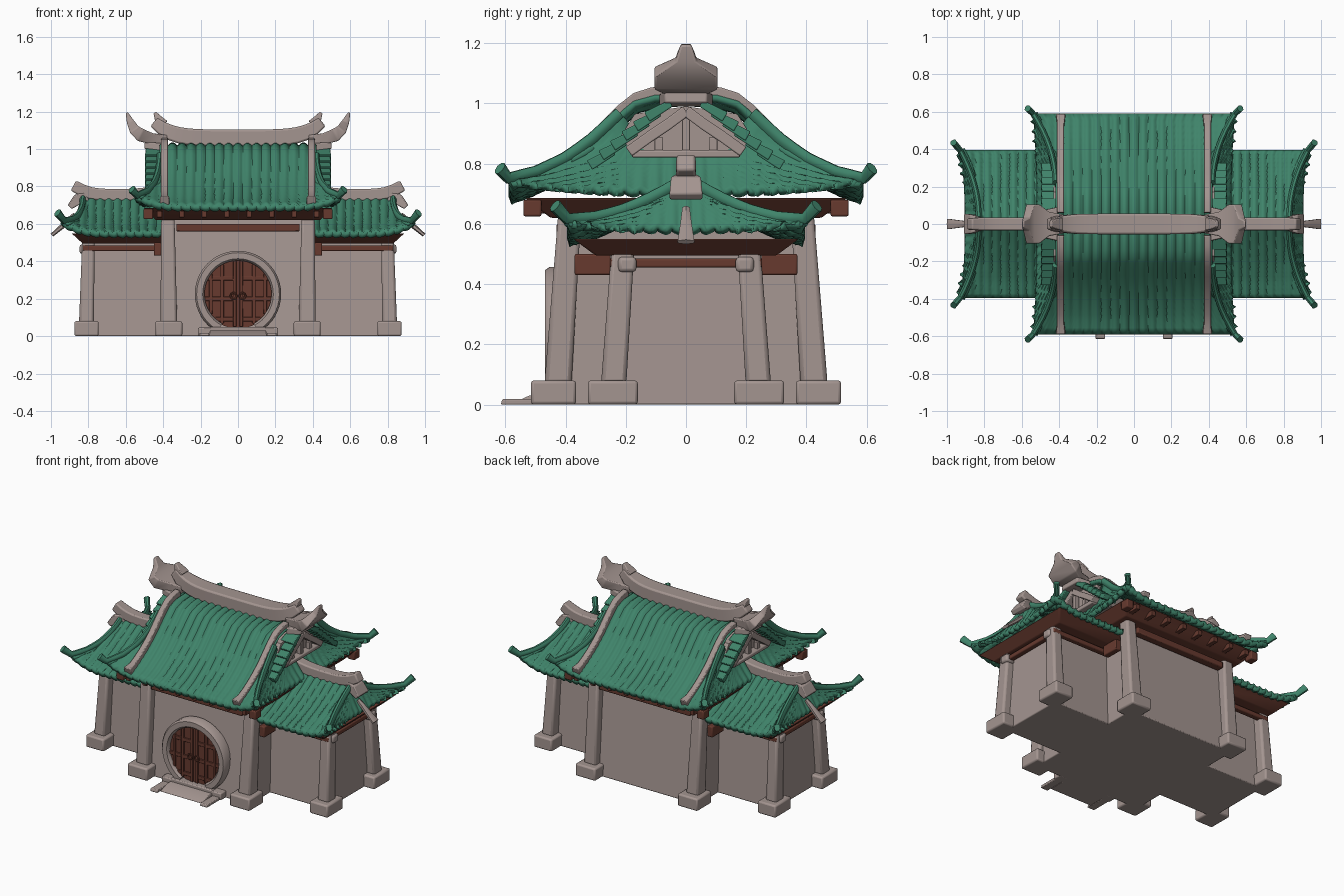
import bpy, bmesh, math
from mathutils import Vector

if "Cube" in bpy.data.objects:
    bpy.data.objects.remove(bpy.data.objects["Cube"])

def material(name, c):
    m = bpy.data.materials.new(name)
    m.diffuse_color = (*c, 1)
    m.use_nodes = True
    m.node_tree.nodes["Principled BSDF"].inputs["Base Color"].default_value = m.diffuse_color
    return m

STONE = material("warm grey stone", (0.37, 0.30, 0.28))
GREEN = material("green glazed tile", (0.05, 0.23, 0.145))
WOOD = material("red brown wood", (0.135, 0.042, 0.028))

def make(name, verts, faces, mat, bevel=0, thick=0):
    bm = bmesh.new()
    vs = [bm.verts.new(v) for v in verts]
    for f in faces:
        bm.faces.new([vs[i] for i in f])
    if thick:  # open sheet: face upwards
        bm.normal_update()
        if sum(f.normal.z for f in bm.faces) < 0:
            bmesh.ops.reverse_faces(bm, faces=bm.faces[:])
    else:
        bmesh.ops.recalc_face_normals(bm, faces=bm.faces[:])
    me = bpy.data.meshes.new(name)
    bm.to_mesh(me)
    bm.free()
    me.shade_smooth()
    me.set_sharp_from_angle(angle=math.radians(42))
    me.materials.append(mat)
    ob = bpy.data.objects.new(name, me)
    bpy.context.collection.objects.link(ob)
    if bevel:
        b = ob.modifiers.new("bevel", 'BEVEL')
        b.width, b.segments = bevel, 2
    if thick:
        s = ob.modifiers.new("thickness", 'SOLIDIFY')
        s.thickness, s.offset = thick, -1
    return ob

def block(name, b, z0, z1, mat, top=None, bevel=0.006):
    """Box with bounds b=(x0,x1,y0,y1), optionally tapering to other bounds at the top."""
    t = top or b
    v = [(r[i], r[j], z) for r, z in ((b, z0), (t, z1)) for i, j in ((0, 2), (1, 2), (1, 3), (0, 3))]
    f = [(0, 1, 2, 3), (4, 5, 6, 7)] + [(i, (i + 1) % 4, (i + 1) % 4 + 4, i + 4) for i in range(4)]
    return make(name, v, f, mat, bevel)

def cblock(name, x, y, hx, hy, z0, z1, mat, bevel=0.006, tx=None, ty=None, thx=None, thy=None):
    tx, ty = x if tx is None else tx, y if ty is None else ty
    thx, thy = thx or hx, thy or hy
    return block(name, (x - hx, x + hx, y - hy, y + hy), z0, z1, mat,
                 (tx - thx, tx + thx, ty - thy, ty + thy), bevel)

def sweep(name, pts, sizes, mat, n=8, bevel=0):
    """Sweep a box (n=4) or ellipse along pts; sizes = (half width, half height) per point."""
    pts = [Vector(p) for p in pts]
    v = []
    for i, p in enumerate(pts):
        t = (pts[min(i + 1, len(pts) - 1)] - pts[max(i - 1, 0)]).normalized()
        side = t.cross(Vector((0, 0, 1))).normalized()
        up = side.cross(t)
        k = math.sqrt(2) if n == 4 else 1
        for j in range(n):
            a = 2 * math.pi * (j + 0.5) / n
            v.append(p + side * math.cos(a) * sizes[i][0] * k + up * math.sin(a) * sizes[i][1] * k)
    f = [(i * n + j, i * n + (j + 1) % n, (i + 1) * n + (j + 1) % n, (i + 1) * n + j)
         for i in range(len(pts) - 1) for j in range(n)]
    f += [tuple(range(n)), tuple(range(len(v) - n, len(v)))]
    return make(name, v, f, mat, bevel)

def lerp(a, b, t):
    return a + (b - a) * t

def interp(prof, y):
    for (a, za), (b, zb) in zip(prof, prof[1:]):
        if y <= b:
            return lerp(za, zb, (y - a) / (b - a))
    return prof[-1][1]

def sheet(name, rows, cols, fn, thick):
    v = [fn(i / (cols - 1), j / (rows - 1)) for j in range(rows) for i in range(cols)]
    f = [(j * cols + i, j * cols + i + 1, (j + 1) * cols + i + 1, (j + 1) * cols + i)
         for j in range(rows - 1) for i in range(cols - 1)]
    return make(name, v, f, GREEN, thick=thick)

def roof(name, prof, xin, w0, w1, xc, yh, zt, zb, lift, period, tip, sides):
    """Tiled slopes front and back, skirts at the ends, and upturned corner ridges."""
    y0, ym = prof[0][0], prof[-1][0]
    amp = 0.016
    def w(y):
        return lerp(w0, w1, max(0, (y - yh) / (ym - yh)) ** 2)
    def rib(a):
        return amp * abs(math.cos(math.pi * a / period))
    for sx in sides:
        for sy in (-1, 1):
            def slope(u, v):
                y = lerp(y0, ym, v)
                x = lerp(-w(y) if xin is None else xin, w(y), u)
                c = max(0, (abs(x) - w(y) + 0.22) / 0.22) if x > 0 or xin is None else 0
                return (x * sx, y * sy, interp(prof, y) + lift * v ** 2 * c ** 2.5 + rib(x))
            width = 2 * w1 if xin is None else w1 - xin
            sheet(name + "_slope", 18, int(width / period * 8), slope, 0.03)
    for sx in (-1, 1):
        def skirt(u, v):
            d = lerp(yh, ym, v)
            s = 2 * u - 1
            k = abs(s) ** 2.5
            hz = interp(prof, d) + lift * ((d - y0) / (ym - y0)) ** 2
            return (sx * lerp(lerp(w0, xc, v), w(d), k), s * d,
                    lerp(lerp(zt, zb, v ** 0.8), hz, k) + rib(s * d))
        sheet(name + "_end_skirt", 10, int(2 * ym / period * 8), skirt, 0.028)
        for sy in (-1, 1):
            pts = []
            for i in range(9):
                d = lerp(yh, ym, i / 8)
                pts.append((sx * w(d), sy * d, interp(prof, d) + lift * ((d - y0) / (ym - y0)) ** 2 + 0.012))
            pts.append((sx * tip[0], sy * tip[1], tip[2]))
            sweep(name + "_corner_ridge", pts, [(0.017, 0.02)] * 9 + [(0.019, 0.024)], GREEN)

# ---- roofs
HALL = [(0, 1.02), (0.1, 1.015), (0.18, 0.99), (0.25, 0.92), (0.32, 0.85), (0.4, 0.785), (0.5, 0.725), (0.59, 0.69)]
WING = [(0.01, 0.735), (0.1, 0.68), (0.2, 0.625), (0.3, 0.58), (0.395, 0.55)]
roof("hall_roof", HALL, None, 0.42, 0.54, 0.52, 0.22, 0.84, 0.70, 0.05, 0.05, (0.568, 0.618, 0.785), (1,))
roof("wing_roof", WING, 0.40, 0.83, 0.93, 0.905, 0.03, 0.73, 0.575, 0.055, 0.046, (0.965, 0.435, 0.66), (-1, 1))

# ---- hall ridge
xs = [i / 10 * 0.45 for i in range(-10, 11)]
sweep("hall_ridge", [(x, 0, 1.06 + 0.085 * abs(x / 0.45) ** 5) for x in xs],
      [(0.055 - 0.025 * abs(x / 0.45) ** 6, 0.045 - 0.015 * abs(x / 0.45) ** 6) for x in xs], STONE, 4, 0.01)

# ---- gable infill behind the tiles
g = [(-0.30, 0.76), (-0.17, 0.965), (0, 0.99), (0.17, 0.965), (0.30, 0.76)]
make("gable_wall", [(x, y, z) for x in (-0.43, 0.43) for y, z in g],
     [tuple(range(5)), tuple(range(5, 10))] + [(i, (i + 1) % 5, (i + 1) % 5 + 5, i + 5) for i in range(5)], STONE)

for sx in (-1, 1):
    # flared horn at each end of the hall ridge
    sweep("hall_ridge_horn", [(sx * x, 0, z) for x, z in ((0.38, 1.045), (0.46, 1.055), (0.52, 1.075), (0.555, 1.105), (0.575, 1.145), (0.595, 1.195))],
          [(0.05, 0.03), (0.065, 0.03), (0.105, 0.035), (0.105, 0.028), (0.035, 0.02), (0.018, 0.006)], STONE, 4, 0.008)
    sweep("ridge_end_spike", [(sx * 0.40, 0, 1.13), (sx * 0.425, 0, 1.16), (sx * 0.445, 0, 1.195)],
          [(0.035, 0.03), (0.028, 0.022), (0.015, 0.008)], STONE, 4, 0.004)
    # gable pediment
    block("gable_sill", tuple(sorted((sx * 0.42, sx * 0.475))) + (-0.18, 0.18), 0.82, 0.845, STONE)
    for y in (-0.09, 0, 0.09):
        cblock("gable_post", sx * 0.45, y, 0.014, 0.014, 0.83, 0.95 - abs(y) * 0.7, STONE, 0.003)
    sweep("gable_cap", [(sx * 0.41, 0, 1.01), (sx * 0.50, 0, 1.02)], [(0.09, 0.022), (0.07, 0.018)], STONE, 4, 0.006)
    for sy in (-1, 1):
        sweep("gable_rake_board", [(sx * 0.455, sy * y, z) for y, z in ((0, 0.975), (0.06, 0.93), (0.12, 0.89), (0.19, 0.84))],
              [(0.025, 0.018)] * 4, STONE, 4, 0.004)
        # stepped verge tiles
        for i in range(6):
            y, z = 0.09 + 0.038 * i, 0.98 - 0.032 * i
            sweep("verge_tile", [(sx * 0.45, sy * (y - 0.04), z + 0.02), (sx * 0.45, sy * (y + 0.04), z - 0.025)],
                  [(0.042, 0.012), (0.047, 0.018)], GREEN, 4, 0.004)
        # stone strips running down the slopes
        ys = [0.06 + 0.052 * i for i in range(11)]
        sweep("slope_strip", [(sx * 0.392, sy * y, interp(HALL, y) + 0.022) for y in ys],
              [(0.019, 0.02)] * 10 + [(0.025, 0.03)], STONE, 4, 0.005)

    # ---- wing ridge and end ornaments
    wx = [0.42 + 0.046 * i for i in range(11)]
    sweep("wing_ridge", [(sx * x, 0, 0.755 + 0.05 * abs((x - 0.66) / 0.22) ** 3 * (1 if x > 0.66 else 0.35)) for x in wx],
          [(0.034, 0.032)] * 10 + [(0.03, 0.03)], STONE, 4, 0.008)
    sweep("wing_ridge_cap", [(sx * x, 0, z) for x, z in ((0.80, 0.74), (0.86, 0.73), (0.90, 0.69))],
          [(0.03, 0.03), (0.05, 0.03), (0.055, 0.015)], STONE, 4, 0.006)
    sweep("wing_end_spur", [(sx * x, 0, z) for x, z in ((0.87, 0.65), (0.93, 0.595), (0.995, 0.54))],
          [(0.014, 0.014), (0.022, 0.014), (0.032, 0.01)], STONE, 6)

# ---- eave woodwork
block("hall_eave_frame", (-0.44, 0.44, -0.45, 0.45), 0.62, 0.685, WOOD, (-0.505, 0.505, -0.535, 0.535))
for sx in (-1, 1):
    block("wing_eave_frame", tuple(sorted((sx * 0.38, sx * 0.83))) + (-0.30, 0.30), 0.495, 0.55, WOOD,
          tuple(sorted((sx * 0.38, sx * 0.89))) + (-0.375, 0.375))
    block("wing_side_beam", tuple(sorted((sx * 0.79, sx * 0.825))) + (-0.2, 0.2), 0.455, 0.485, WOOD)
    for sy in (-1, 1):
        cblock("hall_eave_bracket", sx * 0.48, sy * 0.51, 0.025, 0.03, 0.625, 0.68, WOOD)
        cblock("wing_front_beam", sx * 0.62, sy * 0.235, 0.21, 0.018, 0.455, 0.485, WOOD)
        cblock("wing_eave_bracket", sx * 0.43, sy * 0.31, 0.02, 0.06, 0.43, 0.50, WOOD)
        for i in range(4):
            cblock("hall_rafter", sx * (0.06 + 0.12 * i), sy * 0.49, 0.014, 0.05, 0.635, 0.67, WOOD, 0.003)
for sy in (-1, 1):
    cblock("hall_front_beam", 0, sy * 0.405, 0.33, 0.025, 0.56, 0.60, WOOD)

# ---- walls, columns and plinths
block("hall_wall", (-0.39, 0.39, -0.435, 0.435), 0, 0.64, STONE, (-0.37, 0.37, -0.365, 0.365))
for sx in (-1, 1):
    block("wing_wall", tuple(sorted((sx * 0.36, sx * 0.80))) + (-0.225, 0.225), 0, 0.51, STONE,
          tuple(sorted((sx * 0.36, sx * 0.785))) + (-0.19, 0.19))
    for sy in (-1, 1):
        cblock("hall_plinth", sx * 0.37, sy * 0.44, 0.072, 0.075, 0, 0.08, STONE, 0.01)
        cblock("hall_column", sx * 0.37, sy * 0.425, 0.045, 0.045, 0.07, 0.65, STONE, 0.014,
               tx=sx * 0.375, ty=sy * 0.385, thx=0.035, thy=0.038)
        cblock("wing_plinth", sx * 0.81, sy * 0.243, 0.065, 0.083, 0, 0.08, STONE, 0.01)
        cblock("wing_column", sx * 0.81, sy * 0.24, 0.04, 0.042, 0.07, 0.51, STONE, 0.014,
               tx=sx * 0.80, ty=sy * 0.21, thx=0.033, thy=0.038)
        cblock("wing_capital", sx * 0.815, sy * 0.195, 0.032, 0.03, 0.44, 0.49, STONE, 0.012)

# ---- round doorway
CZ, R = 0.225, 0.205
n = 40
ang = [math.radians(lerp(-62, 242, i / n)) for i in range(n + 1)]
sec = [(-0.026, -0.415), (-0.026, -0.455), (-0.016, -0.468), (0.016, -0.468), (0.026, -0.455), (0.026, -0.40)]
rv = [((R + r) * math.cos(a), y, CZ + (R + r) * math.sin(a)) for a in ang for r, y in sec]
rf = [(i * 6 + j, i * 6 + (j + 1) % 6, i * 6 + 6 + (j + 1) % 6, i * 6 + 6 + j) for i in range(n) for j in range(6)]
make("door_surround", rv, rf + [tuple(range(6)), tuple(range(n * 6, n * 6 + 6))], STONE)
disc = [(0.185 * math.cos(2 * math.pi * i / 48), CZ + 0.185 * math.sin(2 * math.pi * i / 48)) for i in range(48)]
make("door_leaves", [(x, y, max(z, 0.04)) for y in (-0.445, -0.38) for x, z in disc],
     [tuple(range(48)), tuple(range(48, 96))] + [(i, (i + 1) % 48, (i + 1) % 48 + 48, i + 48) for i in range(48)], WOOD)
for x in (-0.145, -0.085, -0.018, 0.018, 0.085, 0.145):
    h = math.sqrt(0.18 ** 2 - x * x)
    cblock("door_stile", x, -0.447, 0.009, 0.008, max(CZ - h, 0.05), CZ + h, WOOD, 0.003)
for sx in (-1, 1):
    for z in (0.09, 0.2, 0.31):
        e = math.sqrt(0.18 ** 2 - (z - CZ) ** 2)
        cblock("door_rail", sx * (0.01 + e / 2), -0.446, e / 2 - 0.008, 0.007, z - 0.012, z + 0.012, WOOD, 0.003)
    bpy.ops.mesh.primitive_torus_add(major_radius=0.016, minor_radius=0.005, major_segments=16, minor_segments=6,
                                     location=(sx * 0.024, -0.46, 0.215), rotation=(math.pi / 2, 0, 0))
    bpy.context.object.name = "door_ring_handle"
    bpy.context.object.data.materials.append(WOOD)
    # feet of the surround and rails beside the ramp
    cblock("surround_foot", sx * 0.165, -0.455, 0.05, 0.03, 0, 0.045, STONE)
    cblock("ramp_side_rail", sx * 0.18, -0.525, 0.026, 0.09, 0, 0.018, STONE, 0.004, ty=-0.52)
block("door_threshold", (-0.15, 0.15, -0.485, -0.40), 0, 0.05, STONE)
block("entrance_ramp", (-0.155, 0.155, -0.585, -0.42), 0, 0.03, STONE, (-0.15, 0.15, -0.52, -0.42), 0.003)
